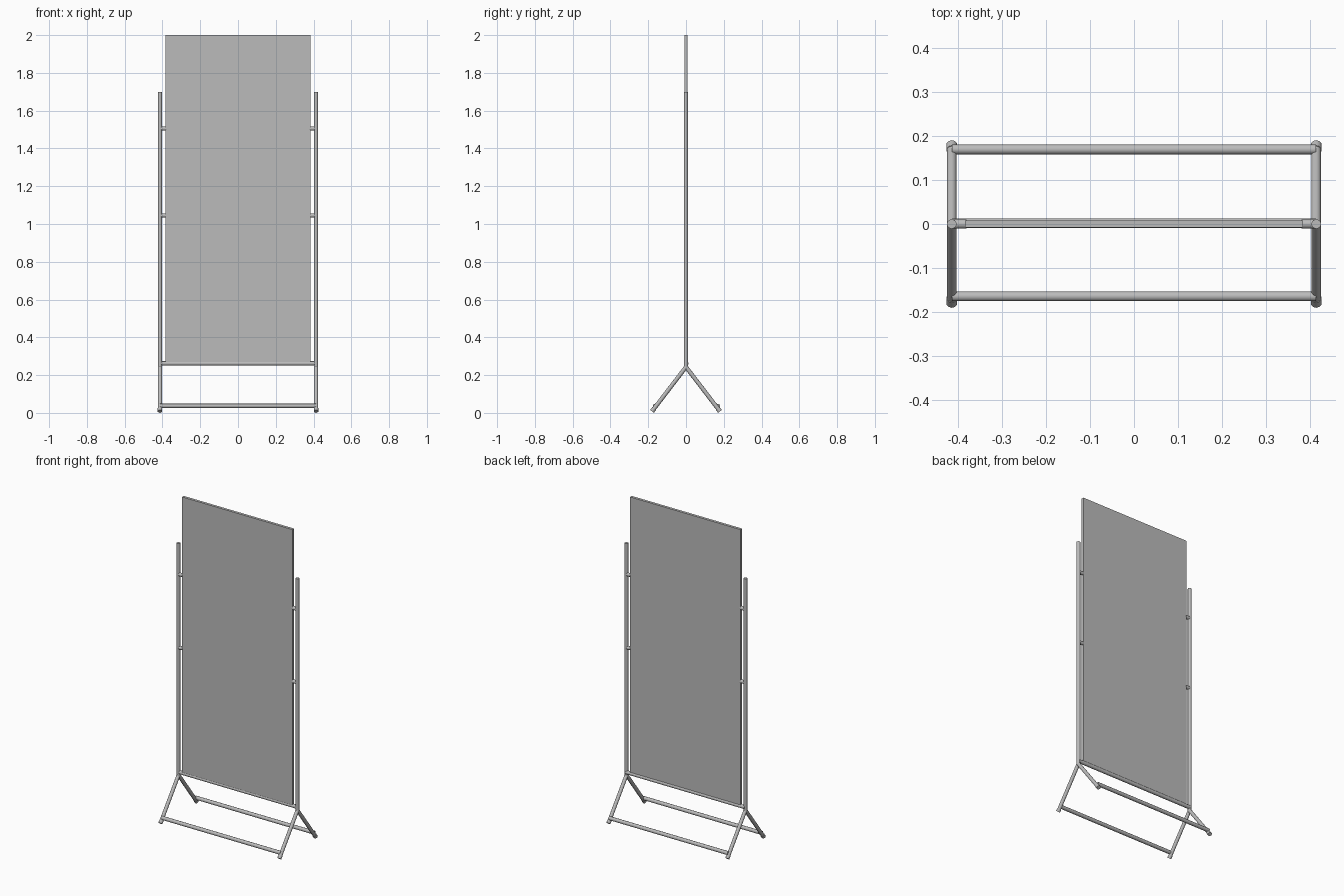
import bpy
from mathutils import Vector

cube = bpy.data.objects.get("Cube")
if cube:
    bpy.data.objects.remove(cube, do_unlink=True)

grey = bpy.data.materials.new("satin grey")
grey.use_nodes = True
GREY = (0.5, 0.5, 0.5, 1)
grey.diffuse_color = GREY
grey.node_tree.nodes["Principled BSDF"].inputs["Base Color"].default_value = GREY

R = 0.011         # tube radius
POST_X = 0.413    # post centre line
JOINT_Z = 0.243   # where the legs meet the post


def finish(obj, name):
    obj.name = name
    obj.data.materials.append(grey)
    return obj


def tube(name, a, b, radius=R, sides=10):
    """Straight round bar between two points."""
    a, b = Vector(a), Vector(b)
    bpy.ops.mesh.primitive_cylinder_add(vertices=sides, radius=radius,
                                        depth=(b - a).length, location=(a + b) / 2)
    obj = bpy.context.object
    obj.rotation_euler = (b - a).to_track_quat('Z', 'Y').to_euler()
    bpy.ops.object.shade_smooth_by_angle(angle=0.8)
    return finish(obj, name)


# Display panel
bpy.ops.mesh.primitive_cube_add(size=1, location=(0, 0, 1.135))
panel = finish(bpy.context.object, "panel")
panel.scale = (0.766, 0.017, 1.73)

# Posts, splayed legs, feet and panel brackets on each side
for side, s in (("left", 1), ("right", -1)):
    x = s * POST_X
    tube(f"{side}_post", (x, 0, JOINT_Z - 0.005), (x, 0, 1.70))
    for end, d in (("front", -1), ("back", 1)):
        top, foot = Vector((x, 0, JOINT_Z)), Vector((x, d * 0.180, 0.008))
        tube(f"{side}_{end}_leg", top, foot)
        along = (foot - top).normalized()
        tube(f"{side}_{end}_foot", foot - along * 0.02, foot, R + 0.0015)
    for level, z in (("lower", 1.045), ("upper", 1.505)):
        tube(f"{side}_{level}_bracket", (s * 0.38, 0, z), (x, 0, z), 0.011)

# Cross bars
for name, y, z in (("panel_rail", 0.002, 0.262),
                   ("front_stretcher", -0.164, 0.037),
                   ("back_stretcher", 0.169, 0.037)):
    tube(name, (-POST_X, y, z), (POST_X, y, z), R + 0.0005)
